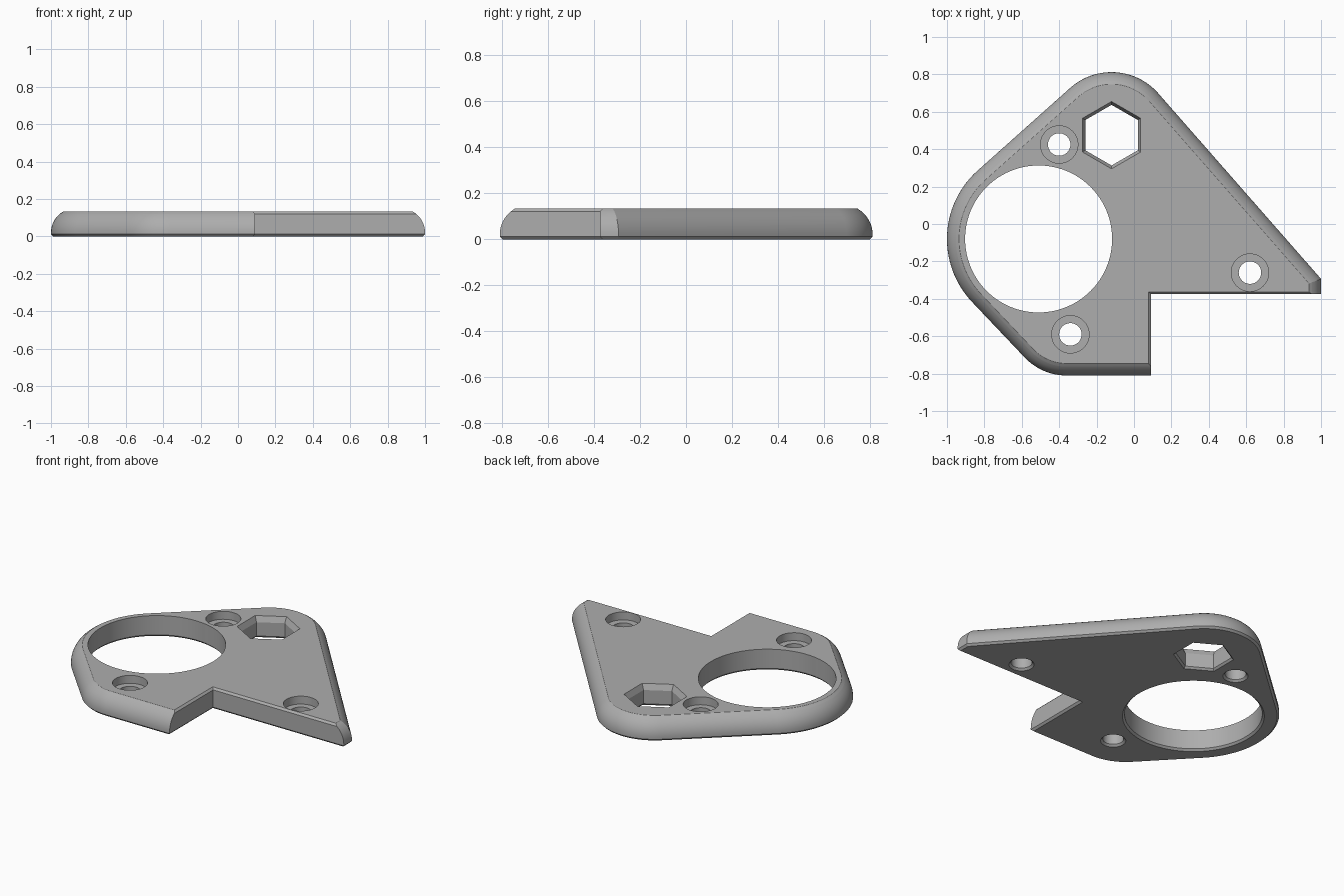
import bpy, bmesh
from math import sin, cos, pi, atan2, acos, sqrt
from mathutils import Vector

cube = bpy.data.objects.get("Cube")
if cube:
    bpy.data.objects.remove(cube)

TOP = 0.133        # plate thickness
EDGE = 0.012       # small chamfer
RING = (-0.51, -0.08)
BOSS = (-0.12, 0.48)
CORNER = (-0.36, -0.5)

grey = bpy.data.materials.new("Plain grey")
grey.use_nodes = True
colour = (0.42, 0.42, 0.42, 1)
grey.diffuse_color = colour
grey.node_tree.nodes["Principled BSDF"].inputs["Base Color"].default_value = colour


def loft(name, rings):
    """Closed solid from matching rings of points, bottom to top."""
    bm = bmesh.new()
    loops = [[bm.verts.new(p) for p in ring] for ring in rings]
    n = len(loops[0])
    for low, high in zip(loops, loops[1:]):
        for i in range(n):
            j = (i + 1) % n
            bm.faces.new((low[i], low[j], high[j], high[i]))
    bm.faces.new(loops[0])
    bm.faces.new(loops[-1])
    bmesh.ops.recalc_face_normals(bm, faces=bm.faces)
    mesh = bpy.data.meshes.new(name)
    bm.to_mesh(mesh)
    bm.free()
    mesh.materials.append(grey)
    obj = bpy.data.objects.new(name, mesh)
    bpy.context.collection.objects.link(obj)
    return obj


def tangent(c1, r1, c2, r2):
    """Normal angle of the outer tangent, travelling clockwise from c1 to c2."""
    dx, dy = c2[0] - c1[0], c2[1] - c1[1]
    return atan2(dy, dx) + acos((r1 - r2) / sqrt(dx * dx + dy * dy))


def arc(c, r, a, b, steps):
    angles = [a + (b - a) * i / steps for i in range(steps + 1)]
    return [(c[0] + r * cos(t), c[1] + r * sin(t)) for t in angles]


R_RING, R_BOSS, R_CORNER = 0.49, 0.332, 0.31
A_LOW = tangent(CORNER, R_CORNER, RING, R_RING) % (2 * pi)
A_HIGH = tangent(RING, R_RING, BOSS, R_BOSS) % (2 * pi)
A_RIGHT = 0.72     # normal of the long sloping side


def outline(z, d, e):
    """Plan shape, inset by d on the rounded side and by e in the notch."""
    pts = arc(CORNER, R_CORNER - d, 1.5 * pi, A_LOW, 16)
    pts += arc(RING, R_RING - d, A_LOW, A_HIGH, 40)
    pts += arc(BOSS, R_BOSS - d, A_HIGH, A_RIGHT, 32)
    x = 1 - d
    y = BOSS[1] + (R_BOSS - d - (x - BOSS[0]) * cos(A_RIGHT)) / sin(A_RIGHT)
    pts += [(x, y), (x, -0.375 + e), (0.09 - e, -0.375 + e), (0.09 - e, -0.81 + d)]
    return [Vector((px, py, z)) for px, py in pts]


# Plate with a rounded upper rim and a chamfered notch
LIP, INSET = 0.02, 0.065
height = TOP - LIP
radius = (height ** 2 + INSET ** 2) / (2 * INSET)
levels = [LIP + height * i / 9 for i in range(9)] + [TOP - EDGE, TOP]
rings = [outline(0, EDGE, EDGE), outline(EDGE, 0, 0)]
for z in sorted(levels):
    d = radius - sqrt(radius ** 2 - (z - LIP) ** 2)
    rings.append(outline(z, d, max(0, z - TOP + EDGE)))
plate = loft("mounting_plate", rings)


def cutter(name, x, y, profile, sides, turn=0.0):
    rings = []
    for z, r in profile:
        rings.append([Vector((x + r * cos(turn + 2 * pi * i / sides),
                              y + r * sin(turn + 2 * pi * i / sides), z)) for i in range(sides)])
    return loft(name, rings)


def flared(r, c=EDGE):
    """Straight hole with a chamfer on the underside."""
    return [(-c, r + 2 * c), (c, r)]


# Large opening, hexagonal pocket and three counterbored screw holes
cutters = [
    cutter("ring_cutter", *RING, flared(0.393) + [(TOP + 0.1, 0.393)], 96),
    cutter("hex_cutter", -0.12, 0.475,
           flared(0.162) + [(TOP - 0.035, 0.162), (TOP, 0.18), (TOP + 0.035, 0.198)], 6, pi / 6),
]
for x, y in ((-0.4, 0.425), (0.62, -0.26), (-0.34, -0.59)):
    bore = flared(0.06) + [(TOP - 0.05, 0.06), (TOP - 0.05, 0.1), (TOP + 0.1, 0.1)]
    cutters.append(cutter("screw_cutter", x, y, bore, 48))

for tool in cutters:
    tool.hide_render = True
    mod = plate.modifiers.new(tool.name, "BOOLEAN")
    mod.operation = "DIFFERENCE"
    mod.solver = "EXACT"
    mod.object = tool

# Keep the cut result and drop the helpers
graph = bpy.context.evaluated_depsgraph_get()
result = bpy.data.meshes.new_from_object(plate.evaluated_get(graph))
plate.modifiers.clear()
plate.data = result
for tool in cutters:
    bpy.data.objects.remove(tool)

bpy.ops.object.select_all(action="DESELECT")
plate.select_set(True)
bpy.context.view_layer.objects.active = plate
bpy.ops.object.shade_smooth_by_angle(angle=0.4)
